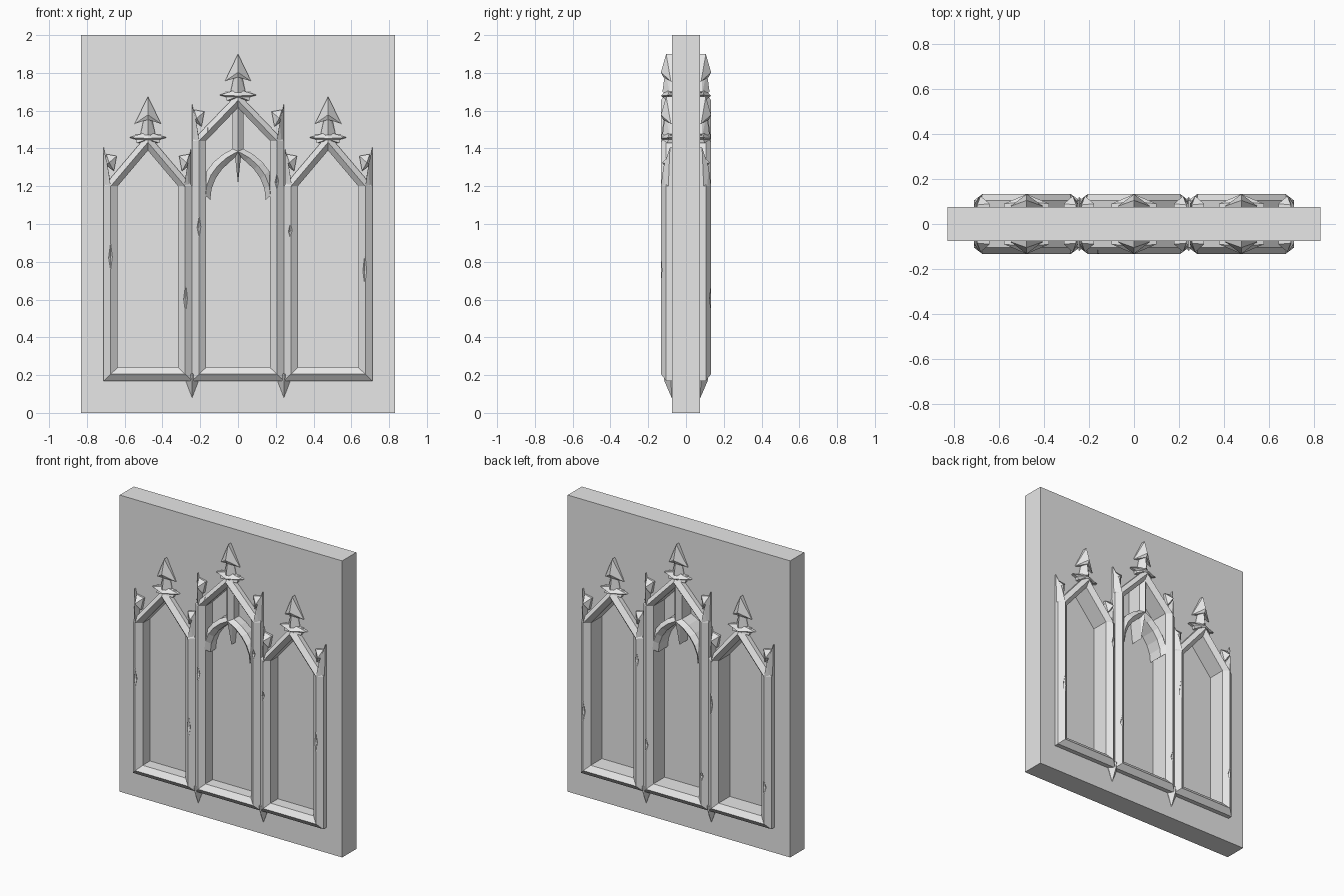
import bpy, bmesh, math
from mathutils import Vector

if "Cube" in bpy.data.objects:
    bpy.data.objects.remove(bpy.data.objects["Cube"])

stone = bpy.data.materials.new("grey_stone")
stone.use_nodes = True
stone.diffuse_color = (0.8, 0.8, 0.8, 1)
stone.node_tree.nodes["Principled BSDF"].inputs["Base Color"].default_value = (0.8, 0.8, 0.8, 1)

SLAB = 0.075    # half thickness of the wall
EDGE = 0.105    # half depth at the moulding edges
RIDGE = 0.133   # half depth at the moulding crest
BOTTOM = 0.17
BAR = 0.074     # moulding width


def finish(name, bm):
    bmesh.ops.recalc_face_normals(bm, faces=bm.faces)
    mesh = bpy.data.meshes.new(name)
    bm.to_mesh(mesh)
    bm.free()
    mesh.materials.append(stone)
    obj = bpy.data.objects.new(name, mesh)
    bpy.context.collection.objects.link(obj)
    return obj


def hull(name, points, mirror_y=True):
    """Faceted solid around (x, y, z) points, repeated front and back."""
    bm = bmesh.new()
    for x, y, z in points:
        bm.verts.new((x, y, z))
        if mirror_y:
            bm.verts.new((x, -y, z))
    res = bmesh.ops.convex_hull(bm, input=bm.verts)
    loose = {g for g in res["geom_interior"] + res["geom_unused"]
             if isinstance(g, bmesh.types.BMVert)}
    bmesh.ops.delete(bm, geom=list(loose), context="VERTS")
    bmesh.ops.dissolve_limit(bm, angle_limit=0.01, verts=bm.verts, edges=bm.edges)
    return finish(name, bm)


def cut(obj, cutters):
    """Subtract the cutters for good and discard them."""
    for c in cutters:
        c.hide_render = True
        mod = obj.modifiers.new("cut", "BOOLEAN")
        mod.operation, mod.solver, mod.object = "DIFFERENCE", "EXACT", c
    bpy.context.view_layer.update()
    graph = bpy.context.evaluated_depsgraph_get()
    mesh = bpy.data.meshes.new_from_object(obj.evaluated_get(graph))
    obj.modifiers.clear()
    obj.data = mesh
    for c in cutters:
        bpy.data.objects.remove(c)


def outline(win, inset):
    """Pointed window outline, moved inwards by inset."""
    cx, half, spring, slope = win
    h, zb = half - inset, BOTTOM + inset * 0.95
    return [(cx - h, zb), (cx + h, zb), (cx + h, spring),
            (cx, spring + h * slope), (cx - h, spring)]


def moulding(name, win, side):
    """Ridged frame around one window on one face of the wall."""
    section = [(0, SLAB), (0, EDGE), (BAR / 2, RIDGE), (BAR, EDGE), (BAR, SLAB)]
    bm = bmesh.new()
    rings = [[bm.verts.new((x, side * y, z)) for x, z in outline(win, inset)]
             for inset, y in section]
    for a, b in zip(rings, rings[1:] + rings[:1]):
        for i in range(5):
            j = (i + 1) % 5
            bm.faces.new((a[i], a[j], b[j], b[i]))
    return finish(name, bm)


windows = {
    "right": (-0.477, 0.234, 1.2, 1.18),
    "middle": (0, 0.243, 1.44, 1.04),
    "left": (0.477, 0.234, 1.2, 1.18),
}

# Wall with three pointed openings
wall = hull("wall_slab", [(sx * 0.83, SLAB, z) for sx in (-1, 1) for z in (0, 2)])
cut(wall, [hull("opening_cutter", [(x, 0.2, z) for x, z in outline(w, BAR)])
           for w in windows.values()])

# Chipped spots on the crests: x, z, length
chips = {
    -1: [(-0.675, 0.82, 0.09), (-0.275, 0.6, 0.10), (-0.206, 0.98, 0.07),
         (0.275, 0.96, 0.05), (0.206, 1.22, 0.05), (0.67, 0.75, 0.11),
         (0.64, 0.42, 0.10), (-0.64, 0.33, 0.04), (-0.16, 1.51, 0.04)],
    1: [(0.675, 0.6, 0.09), (0.275, 1.05, 0.07), (0.206, 0.5, 0.06),
        (-0.275, 0.9, 0.11), (-0.675, 0.45, 0.06), (-0.206, 0.4, 0.05)],
}

# Panes and mouldings
for label, win in windows.items():
    hull(label + "_pane", [(x, y, z) for x, z in outline(win, BAR - 0.004)
                           for y in (-0.028, -0.014)], mirror_y=False)
    for side, face in ((-1, "front"), (1, "back")):
        frame = moulding(f"{label}_{face}_moulding", win, side)
        cutters = []
        for x, z, size in chips[side]:
            if abs(x - win[0]) < win[1]:
                y = side * (RIDGE + 0.002)
                cutters.append(hull("chip_cutter", [
                    (x - 0.022, y, z), (x + 0.018, y, z + 0.01), (x, y - 0.02, z),
                    (x, y + 0.02, z), (x, y, z + size), (x, y, z - size * 0.8)],
                    mirror_y=False))
        if cutters:
            cut(frame, cutters)


def finial(name, cx, z):
    """Leafy crown, neck and spear head; z is the crown level."""
    hull(name + "_crown", [(cx - 0.1, 0.09, z + 0.005), (cx + 0.1, 0.09, z + 0.005),
                           (cx, RIDGE, z), (cx, 0.1, z + 0.035), (cx, 0.1, z - 0.025)])
    for s in (-1, 1):
        hull(name + "_leaf", [(cx, 0.1, z + 0.02), (cx + s * 0.06, 0.1, z - 0.025),
                              (cx + s * 0.02, 0.12, z - 0.01), (cx, 0.1, z - 0.02),
                              (cx + s * 0.07, 0.08, z + 0.02)])
    hull(name + "_neck", [(cx + s * w, y, z + dz) for s in (-1, 1)
                          for w, y, dz in ((0.042, 0.085, 0.01), (0.016, 0.085, 0.13))]
         + [(cx, 0.125, z + 0.02), (cx, 0.11, z + 0.13)])
    for s in (-1, 1):
        hull(name + "_spear", [(cx, 0.105, z + 0.222), (cx, RIDGE, z + 0.125),
                               (cx + s * 0.07, 0.08, z + 0.077), (cx, 0.08, z + 0.222),
                               (cx, 0.08, z + 0.105), (cx, 0.12, z + 0.1)])


finial("middle_finial", 0, 1.678)
finial("left_finial", 0.477, 1.453)
finial("right_finial", -0.477, 1.453)


def spike(name, x, s, top, spring):
    """Thin blade rising from a frame corner; s points inwards."""
    hull(name, [(x, 0.085, top), (x, 0.1, spring - 0.15), (x + s * 0.037, RIDGE, spring),
                (x + s * 0.022, 0.12, spring + 0.1), (x + s * 0.037, 0.085, spring + 0.01)])


def crocket(name, x, s, z):
    """Small curled leaf on the slope of a gable; s points outwards."""
    hull(name, [(x + s * 0.025, 0.085, z + 0.045), (x - s * 0.03, 0.09, z + 0.035),
                (x + s * 0.01, 0.125, z), (x + s * 0.03, 0.085, z - 0.01),
                (x - s * 0.015, 0.1, z - 0.045)])


for s, label in ((-1, "right"), (1, "left")):
    spike(label + "_outer_spike", s * 0.711, -s, 1.405, 1.2)
    spike(label + "_inner_spike", s * 0.248, s, 1.405, 1.2)
    spike(label + "_middle_spike", s * 0.243, -s, 1.635, 1.44)
    crocket(label + "_outer_crocket", s * 0.672, s, 1.325)
    crocket(label + "_inner_crocket", s * 0.282, -s, 1.325)
    crocket(label + "_middle_crocket", s * 0.208, s, 1.56)
    # Pointed drop under the shared post
    x = s * 0.243
    hull(label + "_drop", [(x, 0.076, 0.08), (x - 0.04, 0.08, 0.185), (x + 0.04, 0.08, 0.185),
                           (x, 0.115, 0.17), (x, 0.12, 0.21)])

    # Curved inner arch of the middle window, in short ridged pieces
    def rib(t):
        a = t * math.pi / 3
        x = 0.172 * (1 - (1 - math.cos(a)) * 2)
        z = 1.15 + 0.235 * math.sin(a) / math.sin(math.pi / 3)
        w = 0.034 - 0.008 * t
        n = Vector((0.75, 0.66)) * w
        return [(s * x, 0.112, z), (s * max(x - n.x, 0), 0.085, z - n.y),
                (s * min(x + n.x, 0.172), 0.085, z + n.y),
                (s * min(x + n.x, 0.172), 0.01, z + n.y), (s * max(x - n.x, 0), 0.01, z - n.y)]
    for i in range(5):
        hull(label + "_arch_rib", rib(i / 5) + rib((i + 1) / 5))

# Upright and hanging point in the head of the middle window
hull("tracery_post", [(sx * 0.028, 0.085, z) for sx in (-1, 1) for z in (1.38, 1.62)]
     + [(0, 0.112, 1.38), (0, 0.112, 1.62)])
hull("tracery_pendant", [(-0.018, 0.085, 1.38), (0.018, 0.085, 1.38),
                         (0, 0.112, 1.38), (0, 0.07, 1.21)])
